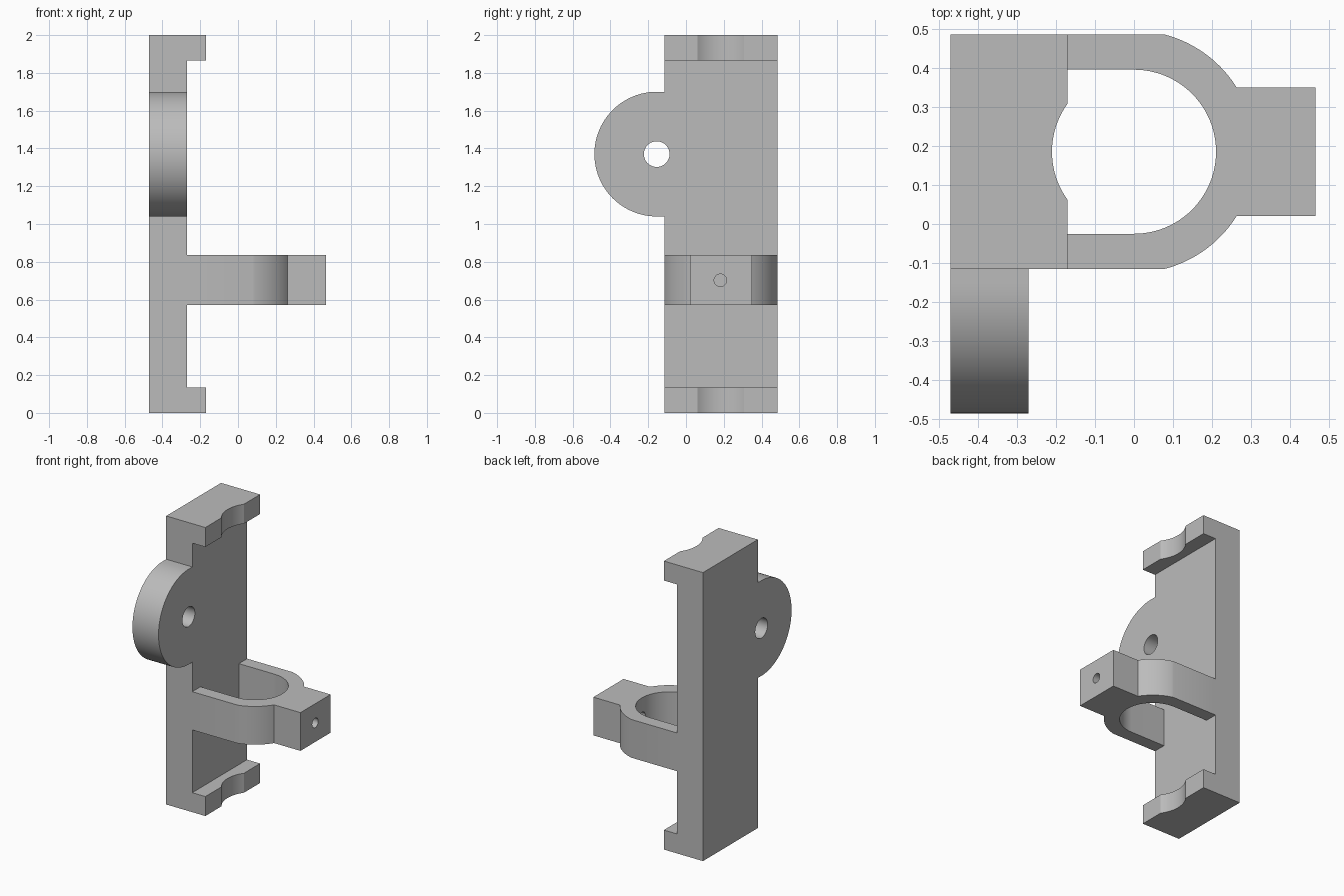
import bpy, bmesh, math
from mathutils import Vector

cube = bpy.data.objects.get("Cube")
if cube:
    bpy.data.objects.remove(cube, do_unlink=True)

grey = bpy.data.materials.new("light grey")
grey.use_nodes = True
colour = (0.5, 0.5, 0.5, 1)
grey.diffuse_color = colour
grey.node_tree.nodes["Principled BSDF"].inputs["Base Color"].default_value = colour

# Main dimensions
BACK, FACE, LIP = -0.47, -0.27, -0.17
FRONT, REAR, MID = -0.115, 0.485, 0.185
HEIGHT, LIP_H = 2.0, 0.135
BORE, OUTER = 0.21, 0.31
RING_LOW, RING_HIGH = 0.57, 0.835
EAR_Y, EAR_Z, EAR_R = -0.155, 1.37, 0.33


def arc(cx, cy, r, start, end, steps=48):
    angles = [start + (end - start) * i / steps for i in range(steps + 1)]
    return [(cx + r * math.cos(a), cy + r * math.sin(a)) for a in angles]


def circle(cx, cy, r):
    return arc(cx, cy, r, 0, math.tau, 64)[:-1]


def prism(name, outline, low, high, axis="Z"):
    """Extrude an outline along Z (points are x, y) or X (points are y, z)."""
    place = (lambda p: (p[0], p[1], low)) if axis == "Z" else (lambda p: (low, p[0], p[1]))
    bm = bmesh.new()
    face = bm.faces.new([bm.verts.new(place(p)) for p in outline])
    top = bmesh.ops.extrude_face_region(bm, geom=[face])["geom"]
    shift = Vector((0, 0, high - low)) if axis == "Z" else Vector((high - low, 0, 0))
    bmesh.ops.translate(bm, vec=shift, verts=[v for v in top if isinstance(v, bmesh.types.BMVert)])
    bmesh.ops.recalc_face_normals(bm, faces=bm.faces)
    mesh = bpy.data.meshes.new(name)
    bm.to_mesh(mesh)
    bm.free()
    mesh.materials.append(grey)
    ob = bpy.data.objects.new(name, mesh)
    bpy.context.collection.objects.link(ob)
    return ob


def combine(target, tool, operation):
    """Apply a boolean and remove the used piece."""
    mod = target.modifiers.new(operation.lower(), "BOOLEAN")
    mod.operation, mod.solver, mod.object = operation, "EXACT", tool
    bpy.ops.object.select_all(action="DESELECT")
    bpy.context.view_layer.objects.active = target
    target.select_set(True)
    bpy.ops.object.modifier_apply(modifier=mod.name)
    bpy.data.objects.remove(tool, do_unlink=True)


# Back plate with its rounded side ear
ear = arc(EAR_Y, EAR_Z, EAR_R, 1.5 * math.pi, 0.5 * math.pi)
plate = [(FRONT, 0), (REAR, 0), (REAR, HEIGHT), (FRONT, HEIGHT), (FRONT, EAR_Z + EAR_R)]
plate += ear[::-1] + [(FRONT, EAR_Z - EAR_R)]
bracket = prism("bracket", plate, BACK, FACE, "X")

# End lips with a shallow round notch
half = math.acos(-LIP / BORE)
notch = arc(0, MID, BORE, math.pi - half, math.pi + half, 20)
lip = [(FACE, FRONT), (FACE, REAR), (LIP, REAR)] + notch + [(LIP, FRONT)]
for name, low in (("lower_lip", 0), ("upper_lip", HEIGHT - LIP_H)):
    combine(bracket, prism(name, lip, low, low + LIP_H), "UNION")

# Clamp loop: straight arms, round nose and square boss
wide, boss = REAR - MID, 0.165
a_arm, a_boss = math.asin(wide / OUTER), math.asin(boss / OUTER)
clamp = [(FACE, FRONT)] + arc(0, MID, OUTER, -a_arm, -a_boss, 20)
clamp += [(0.465, MID - boss), (0.465, MID + boss)]
clamp += arc(0, MID, OUTER, a_boss, a_arm, 20) + [(FACE, REAR)]
# Inner slot, returning along the opening
clamp += [(FACE, MID + BORE)] + arc(0, MID, BORE, math.pi / 2, -math.pi / 2) + [(FACE, MID - BORE)]
combine(bracket, prism("clamp_loop", clamp, RING_LOW, RING_HIGH), "UNION")

# Ear hole and boss screw hole
combine(bracket, prism("ear_hole", circle(EAR_Y, EAR_Z, 0.068), -0.6, -0.2, "X"), "DIFFERENCE")
combine(bracket, prism("screw_hole", circle(MID - 0.003, 0.702, 0.033), 0.1, 0.6, "X"), "DIFFERENCE")

bpy.ops.object.shade_smooth_by_angle(angle=math.radians(20))
